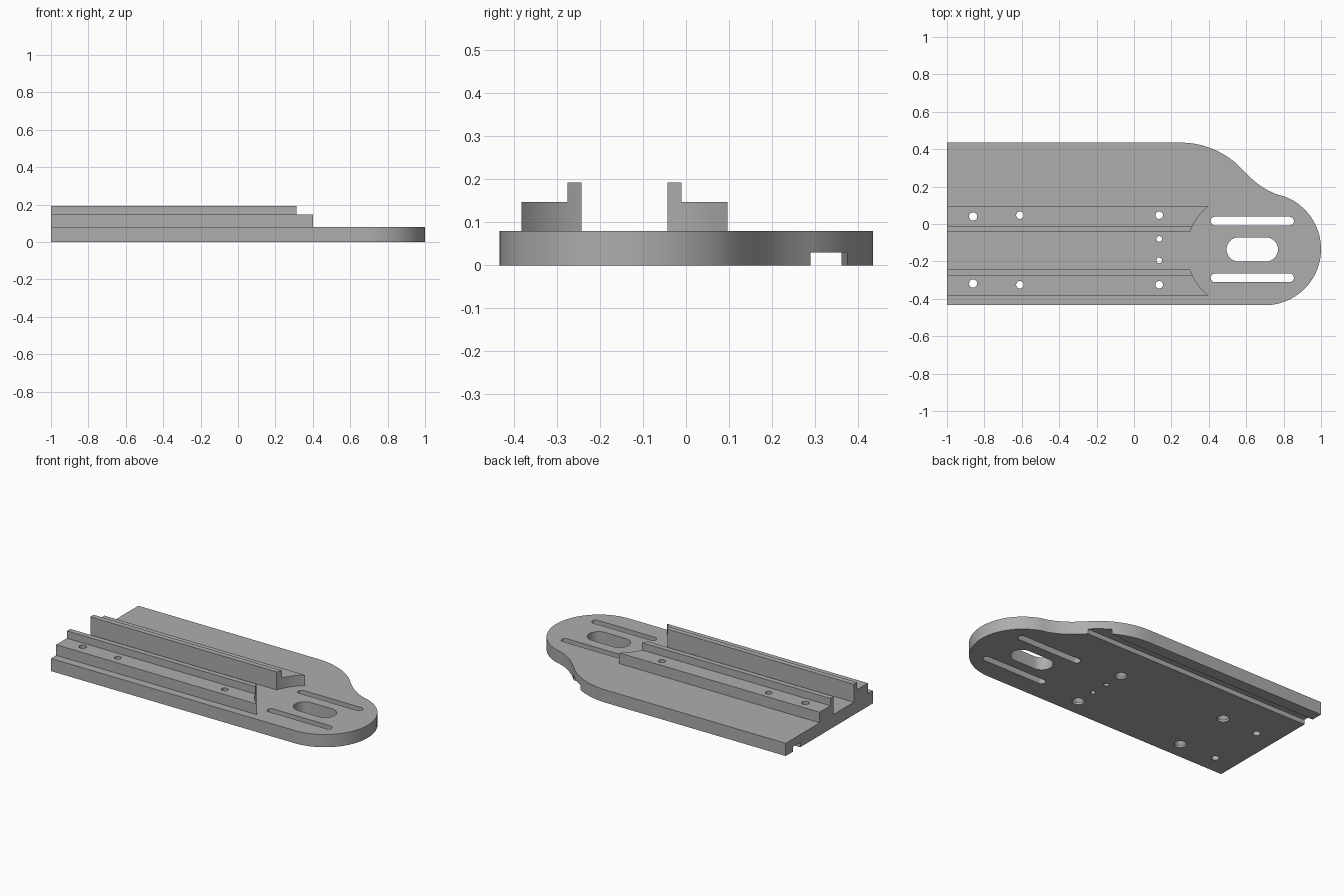
import bpy
import bmesh
from math import cos, sin, pi, radians
from mathutils import Vector
from mathutils.geometry import interpolate_bezier

if "Cube" in bpy.data.objects:
    bpy.data.objects.remove(bpy.data.objects["Cube"], do_unlink=True)

GREY = (0.42, 0.42, 0.42, 1)
metal = bpy.data.materials.new("grey metal")
metal.use_nodes = True
metal.diffuse_color = GREY
metal.node_tree.nodes["Principled BSDF"].inputs["Base Color"].default_value = GREY

PLATE_TOP = 0.08
MID_Y = -0.143   # centre line of the channel and slots


def arc(cx, cy, r, start, end, n=24):
    angles = [radians(start + (end - start) * i / n) for i in range(n + 1)]
    return [(cx + r * cos(a), cy + r * sin(a)) for a in angles]


def loft(bm, rings):
    """Closed solid through matching rings of 3D points."""
    loops = [[bm.verts.new(p) for p in ring] for ring in rings]
    for a, b in zip(loops, loops[1:]):
        for i in range(len(a)):
            j = (i + 1) % len(a)
            bm.faces.new((a[i], a[j], b[j], b[i]))
    bm.faces.new(loops[0][::-1])
    bm.faces.new(loops[-1])


def prism(bm, outline, z0, z1):
    loft(bm, [[(x, y, z) for x, y in outline] for z in (z0, z1)])


def slot(bm, x0, x1, y, r):
    outline = arc(x1 - r, y, r, -90, 90, 16) + arc(x0 + r, y, r, 90, 270, 16)
    prism(bm, outline, -0.1, 0.3)


def hole(bm, x, y, r, sink=0):
    """Through hole, optionally countersunk from below."""
    steps = [(-0.1, r), (0.3, r)]
    if sink:
        steps = [(-0.1, sink), (0.012, sink), (0.035, r), (0.3, r)]
    loft(bm, [[(px, py, z) for px, py in arc(x, y, rad, 0, 360, 24)[:-1]]
              for z, rad in steps])


def make(name, bm):
    bmesh.ops.recalc_face_normals(bm, faces=bm.faces[:])
    mesh = bpy.data.meshes.new(name)
    bm.to_mesh(mesh)
    bm.free()
    mesh.materials.append(metal)
    obj = bpy.data.objects.new(name, mesh)
    bpy.context.collection.objects.link(obj)
    return obj


def cut(obj, cutter):
    mod = obj.modifiers.new("cut", 'BOOLEAN')
    mod.operation = 'DIFFERENCE'
    mod.solver = 'EXACT'
    mod.object = cutter
    bpy.context.view_layer.objects.active = obj
    bpy.ops.object.modifier_apply(modifier=mod.name)


# Base plate: wide rear shoulder flowing into a rounded nose
outline = [(-1, -0.434), (-1, 0.435)]
outline += arc(0.25, -0.015, 0.45, 90, 45)
waist = [Vector((*p, 0)) for p in
         ((0.568, 0.303), (0.64, 0.225), (0.70, 0.175), (0.795, 0.149))]
outline += [(p.x, p.y) for p in interpolate_bezier(*waist, 16)][1:-1]
outline += arc(0.70, -0.134, 0.30, 71, -90, 40)
bm = bmesh.new()
prism(bm, outline, 0, PLATE_TOP)
plate = make("base_plate", bm)

# Two stepped rails mirrored about the channel
rails = []
for name, side in (("back_rail", 1), ("front_rail", -1)):
    profile = [(0.10, PLATE_TOP), (0.24, PLATE_TOP), (0.24, 0.147),
               (0.133, 0.147), (0.133, 0.193), (0.10, 0.193)]
    bm = bmesh.new()
    loft(bm, [[(x, MID_Y + side * d, z) for d, z in profile] for x in (-1, 0.40)])
    rails.append(make(name, bm))

# Screw holes, slots and the underside groove
bm = bmesh.new()
for d in (0.183, -0.183):
    hole(bm, -0.86, MID_Y + 0.004 + d * 0.98, 0.022)
    for x in (-0.61, 0.135):
        hole(bm, x, MID_Y + 0.004 + d * 1.015, 0.02, 0.036)
for y in (-0.08, -0.195):
    hole(bm, 0.135, y, 0.015)
for y in (0.016, -0.288):
    slot(bm, 0.41, 0.855, y, 0.023)
slot(bm, 0.495, 0.77, -0.136, 0.065)
prism(bm, [(-1.1, 0.29), (0.8, 0.29), (0.8, 0.375), (0.42, 0.375),
           (0.36, 0.362), (-1.1, 0.362)], -0.05, 0.03)
openings = make("openings_cutter", bm)

# Round relief that scoops the rail ends
bm = bmesh.new()
prism(bm, arc(0.588, MID_Y, 0.305, 0, 360, 96)[:-1], 0.05, 0.3)
relief = make("rail_end_cutter", bm)

for obj in [plate] + rails:
    cut(obj, openings)
for rail in rails:
    cut(rail, relief)
for helper in (openings, relief):
    bpy.data.objects.remove(helper, do_unlink=True)

# Smooth the curved walls, keep the machined edges crisp
for obj in [plate] + rails:
    bpy.ops.object.select_all(action='DESELECT')
    obj.select_set(True)
    bpy.context.view_layer.objects.active = obj
    bpy.ops.object.shade_smooth_by_angle(angle=radians(30))
